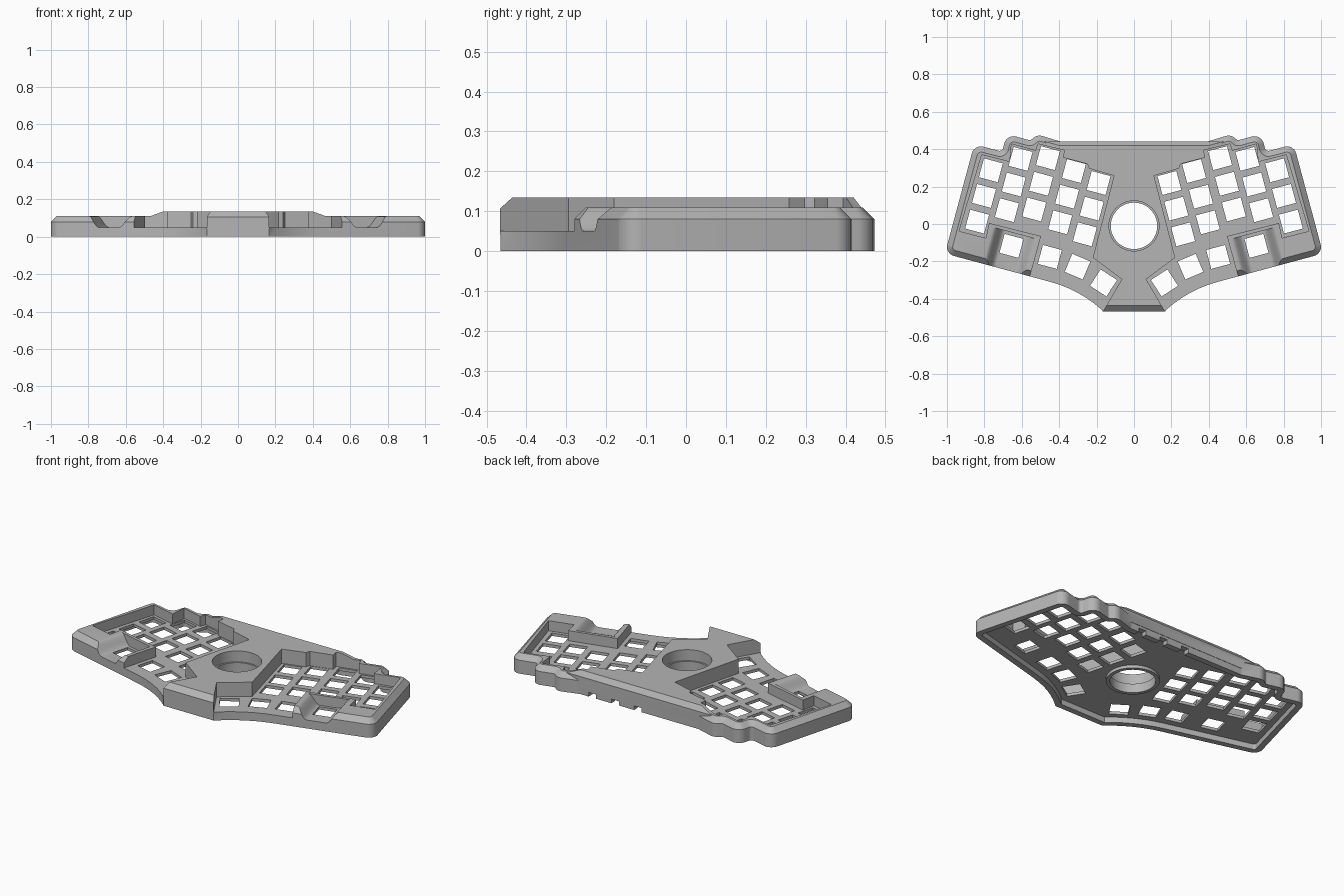
import bpy, bmesh, math
from mathutils import Vector

cube = bpy.data.objects.get("Cube")
if cube:
    bpy.data.objects.remove(cube)

TILT = math.radians(15)
U = Vector((math.cos(TILT), math.sin(TILT)))
V = Vector((-U.y, U.x))
TOP = 0.3      # height above everything, for cutters
FLOOR = 0.05   # top of the key plate

grey = bpy.data.materials.new("case_grey")
grey.use_nodes = True
grey.diffuse_color = (0.46, 0.46, 0.46, 1)
grey.node_tree.nodes["Principled BSDF"].inputs["Base Color"].default_value = grey.diffuse_color


def fillet(corners, steps=6):
    """Round each (x, y, radius) corner of a closed polygon."""
    out, n = [], len(corners)
    for i, (x, y, r) in enumerate(corners):
        p = Vector((x, y))
        if r == 0:
            out.append(p)
            continue
        a = (Vector(corners[i - 1][:2]) - p).normalized()
        b = (Vector(corners[(i + 1) % n][:2]) - p).normalized()
        half = a.angle(b) / 2
        centre = p + (a + b).normalized() * r / math.sin(half)
        start = p + a * r / math.tan(half) - centre
        end = p + b * r / math.tan(half) - centre
        for k in range(steps + 1):
            t = k / steps
            out.append(centre + (start * (1 - t) + end * t).normalized() * r)
    return out


def inset(pts, d):
    """Move a counterclockwise polygon inward by d."""
    out, n = [], len(pts)
    for i, p in enumerate(pts):
        e = (p - pts[i - 1]).normalized()
        f = (pts[(i + 1) % n] - p).normalized()
        n1, n2 = Vector((-e.y, e.x)), Vector((-f.y, f.x))
        out.append(p + (n1 + n2) * d / (1 + n1.dot(n2)))
    return out


def mirrored(pts):
    return [(-p[0], *p[1:]) for p in reversed(pts)]


def circle(r, n=64):
    return [(r * math.cos(math.tau * i / n), r * math.sin(math.tau * i / n) - 0.01)
            for i in range(n)]


def loft(bm, loops):
    """Closed solid through equal-length rings of 3D points."""
    rings = [[bm.verts.new(p) for p in loop] for loop in loops]
    for lo, hi in zip(rings, rings[1:]):
        for i in range(len(lo)):
            bm.faces.new((lo[i - 1], lo[i], hi[i], hi[i - 1]))
    bm.faces.new(rings[0][::-1])
    bm.faces.new(rings[-1])


def level(pts, z):
    return [(p[0], p[1], z) for p in pts]


def prism(bm, pts, z0, z1):
    loft(bm, [level(pts, z0), level(pts, z1)])


def make(name, bm):
    bm.normal_update()
    mesh = bpy.data.meshes.new(name)
    bm.to_mesh(mesh)
    bm.free()
    mesh.materials.append(grey)
    obj = bpy.data.objects.new(name, mesh)
    bpy.context.scene.collection.objects.link(obj)
    return obj


def combine(target, tool, operation):
    """Apply a boolean with the first solver that keeps the full case width."""
    tool.hide_render = True
    mod = target.modifiers.new("cut", 'BOOLEAN')
    mod.operation, mod.object = operation, tool
    for solver in ('MANIFOLD', 'EXACT', 'FLOAT'):
        mod.solver = solver
        bpy.context.view_layer.update()
        graph = bpy.context.evaluated_depsgraph_get()
        mesh = bpy.data.meshes.new_from_object(target.evaluated_get(graph))
        xs = [v.co.x for v in mesh.vertices]
        changed = len(xs) != len(target.data.vertices)
        if xs and changed and max(xs) - min(xs) > 1.9:
            target.data = mesh
            break
    target.modifiers.clear()
    bpy.data.objects.remove(tool)


# Outer shell with a chamfered top edge and scalloped rear corners
half = [(0.165, -0.465, 0), (0.292, -0.351, 0.68), (1.011, -0.158, 0.05),
        (0.854, 0.426, 0.05), (0.705, 0.387, 0.02), (0.68, 0.481, 0.05),
        (0.555, 0.447, 0.015), (0.515, 0.478, 0.05), (0.39, 0.44, 0.03)]
outline = fillet(half + mirrored(half))
bm = bmesh.new()
loft(bm, [level(outline, 0), level(outline, 0.08), level(inset(outline, 0.03), 0.11)])
case = make("keyboard_case", bm)

# Raised centre panel, sloped at the front, back and rear ends
half = [(0.168, -0.467), (0.3, -0.2), (0.3, 0.3), (0.48, 0.33), (0.48, 0.442)]
panel = half + mirrored(half)
crown = [(max(-0.4, min(0.4, x)), max(-0.435, min(0.42, y))) for x, y in panel]
bm = bmesh.new()
loft(bm, [level(panel, 0.04), level(panel, 0.106), level(crown, 0.135)])
combine(case, make("centre_panel", bm), 'UNION')

# Key pockets, open at the thumb edge
pocket = [(0.185, -0.5), (0.2, -0.6), (0.6, -0.6), (0.57, -0.33), (0.555, -0.275),
          (0.497, -0.065), (0.775, 0.005), (0.792, -0.075), (0.935, -0.038),
          (0.814, 0.37), (0.664, 0.332), (0.655, 0.428), (0.525, 0.392),
          (0.513, 0.428), (0.372, 0.394), (0.38, 0.355), (0.25, 0.322),
          (0.24, 0.297), (0.107, 0.258), (0.22, -0.18), (0.065, -0.295)]
bm = bmesh.new()
for pts in (pocket, mirrored(pocket)):
    prism(bm, pts, FLOOR, TOP)
combine(case, make("pocket_cutter", bm), 'DIFFERENCE')

# Curved finger wells running out through the front edge
well = Vector((0.655, -0.117))
side = []
for k in range(11):
    t = k / 10
    side.append((0.055 + 0.065 * t, FLOOR + 0.06 * (1 - math.cos(math.pi * t)) / 2))
section = side + [(0.122, TOP)]
section = section + mirrored(section)
loops = []
for v in (0.07, -0.3):
    spots = [(well + U * s + V * v, z) for s, z in section]
    loops.append([(p.x, p.y, z) for p, z in spots])
bm = bmesh.new()
loft(bm, loops)
loft(bm, [mirrored(loop) for loop in loops])
combine(case, make("well_cutter", bm), 'DIFFERENCE')

# Hollow underside and cable notches in the rear wall
bm = bmesh.new()
prism(bm, inset(outline, 0.035), -0.1, 0.033)
combine(case, make("underside_cutter", bm), 'DIFFERENCE')
bm = bmesh.new()
for x in (0.01, 0.16, 0.31):
    prism(bm, [(x - 0.025, 0.38), (x + 0.025, 0.38), (x + 0.025, 0.5), (x - 0.025, 0.5)], -0.1, 0.025)
combine(case, make("notch_cutter", bm), 'DIFFERENCE')

# Square key openings: columns of three, then the thumb arc and the well key
keys = []
for x, y in [(0.802, 0.15), (0.643, 0.211), (0.497, 0.215), (0.358, 0.146), (0.226, 0.082)]:
    keys += [(Vector((x, y)) + V * 0.142 * row, TILT) for row in (-1, 0, 1)]
keys += [(well, TILT), (Vector((0.45, -0.176)), TILT),
         (Vector((0.302, -0.228)), math.radians(23)),
         (Vector((0.163, -0.315)), math.radians(33))]
bm = bmesh.new()
for centre, angle in keys:
    square = []
    for k in range(4):
        a = angle + math.pi / 4 + k * math.pi / 2
        square.append((centre.x + 0.074 * math.cos(a), centre.y + 0.074 * math.sin(a)))
    for pts in (square, mirrored(square)):
        prism(bm, pts, -0.1, TOP)
combine(case, make("key_cutter", bm), 'DIFFERENCE')

# Round sleeve through the centre with a stepped bore
bm = bmesh.new()
prism(bm, circle(0.145), 0.015, 0.1)
combine(case, make("centre_sleeve", bm), 'UNION')
bm = bmesh.new()
loft(bm, [level(circle(0.124), -0.1), level(circle(0.124), 0.07),
          level(circle(0.134), 0.07), level(circle(0.134), TOP)])
combine(case, make("bore_cutter", bm), 'DIFFERENCE')

# Smooth the arcs, keep the edges crisp
bpy.ops.object.select_all(action='DESELECT')
case.select_set(True)
bpy.context.view_layer.objects.active = case
bpy.ops.object.shade_smooth_by_angle(angle=math.radians(25))
